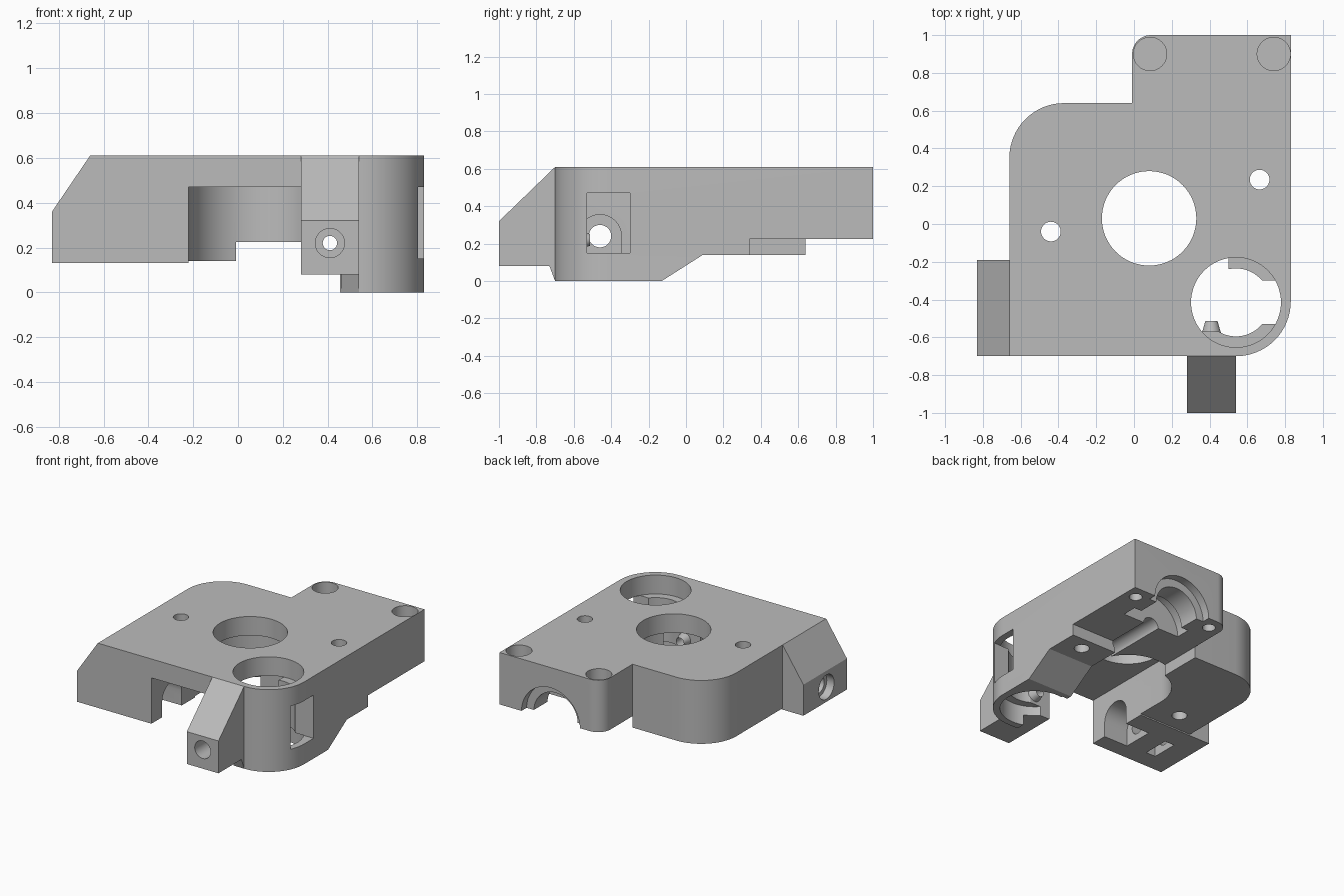
import bpy, bmesh
from math import radians, sin, cos

cube = bpy.data.objects.get("Cube")
if cube:
    bpy.data.objects.remove(cube, do_unlink=True)

grey = bpy.data.materials.new("plain grey")
grey.use_nodes = True
colour = (0.5, 0.5, 0.5, 1)
grey.diffuse_color = colour
grey.node_tree.nodes["Principled BSDF"].inputs["Base Color"].default_value = colour


def prism(name, points, axis, lo, hi):
    """Extrude a closed 2D outline along an axis."""
    place = {"x": lambda a, b, h: (h, a, b),
             "y": lambda a, b, h: (a, h, b),
             "z": lambda a, b, h: (a, b, h)}[axis]
    bm = bmesh.new()
    low, high = [[bm.verts.new(place(a, b, h)) for a, b in points] for h in (lo, hi)]
    bm.faces.new(low)
    bm.faces.new(high)
    n = len(points)
    for i in range(n):
        j = (i + 1) % n
        bm.faces.new((low[i], low[j], high[j], high[i]))
    bmesh.ops.recalc_face_normals(bm, faces=bm.faces)
    mesh = bpy.data.meshes.new(name)
    bm.to_mesh(mesh)
    bm.free()
    mesh.materials.append(grey)
    obj = bpy.data.objects.new(name, mesh)
    bpy.context.scene.collection.objects.link(obj)
    return obj


def arc(cx, cy, r, start, end, steps=16):
    return [(cx + r * cos(radians(start + (end - start) * i / steps)),
             cy + r * sin(radians(start + (end - start) * i / steps)))
            for i in range(steps + 1)]


def box(x, y, z):
    pts = [(x[0], y[0]), (x[1], y[0]), (x[1], y[1]), (x[0], y[1])]
    return prism("box_cutter", pts, "z", *z)


def rod(axis, a, b, r, lo, hi):
    return prism("round_cutter", arc(a, b, r, 0, 360, 64)[:-1], axis, lo, hi)


def combine(other, operation):
    other.hide_render = True
    mod = body.modifiers.new("join", "BOOLEAN")
    mod.operation = operation
    mod.solver = "EXACT"
    mod.object = other
    bpy.context.view_layer.objects.active = body
    bpy.ops.object.modifier_apply(modifier=mod.name)
    bpy.data.objects.remove(other, do_unlink=True)


def cut(other):
    combine(other, "DIFFERENCE")


def add(other):
    combine(other, "UNION")


# Main body outline with rounded corners
outline = ([(-0.66, -0.7)] + arc(0.54, -0.41, 0.29, -90, 0) + [(0.83, 1)]
           + arc(0.09, 0.9, 0.1, 90, 180) + [(-0.01, 0.64)]
           + arc(-0.37, 0.35, 0.29, 90, 180))
body = prism("bracket_body", outline, "z", 0, 0.61)

# Stepped underside: left part, middle and back
cut(box((-1, -0.01), (-0.19, 1.2), (-0.2, 0.14)))
cut(box((-1, 0.1), (-1, -0.19), (-0.2, 0.13)))
cut(box((-0.01, 0.455), (-0.57, 1.2), (-0.2, 0.225)))
cut(box((0, 0.455), (-1, -0.5), (-0.2, 0.08)))
cut(box((0.4, 1), (0.34, 1.2), (-0.2, 0.225)))
cut(prism("ramp_cutter", [(-0.13, 0), (0.09, 0.14), (0.4, 0.14), (0.4, -0.1), (-0.13, -0.1)],
          "x", 0.4, 1))

# Side block with sloped top, front arm with sloped top and its gusset
add(prism("side_block", [(-0.83, 0.13), (-0.83, 0.36), (-0.66, 0.61), (-0.65, 0.6), (-0.65, 0.13)],
          "y", -0.7, -0.19))
add(prism("front_arm", [(-1, 0.08), (-1, 0.32), (-0.7, 0.61), (-0.69, 0.6), (-0.69, 0.08)],
          "x", 0.28, 0.54))
add(prism("arm_gusset", [(-0.73, 0.09), (-0.73, 0.08), (-0.7, 0), (-0.69, 0.01), (-0.69, 0.09)],
          "x", 0.46, 0.54))

# Central opening, round pocket and the slot running to the front
cut(rod("z", 0.08, 0.03, 0.25, 0.3, 0.8))
cut(rod("z", 0.08, 0.03, 0.3, -0.1, 0.47))
cut(box((-0.22, 0.28), (-0.8, 0.03), (-0.1, 0.47)))
cut(box((0.2, 0.5), (-0.57, -0.17), (-0.1, 0.47)))

# Bearing tower: seats at top and bottom, narrower bore, side window
cut(rod("z", 0.54, -0.415, 0.238, 0.47, 0.8))
cut(rod("z", 0.54, -0.415, 0.238, -0.1, 0.15))
cut(rod("z", 0.54, -0.415, 0.18, -0.2, 0.7))
cut(box((0.6, 1), (-0.53, -0.3), (0.15, 0.47)))

# Pointed guide on the inner front wall
bm = bmesh.new()
bmesh.ops.create_cone(bm, cap_ends=True, segments=32, radius1=0.06, radius2=0.031, depth=0.1)
guide_mesh = bpy.data.meshes.new("inlet_guide")
bm.to_mesh(guide_mesh)
bm.free()
guide = bpy.data.objects.new("inlet_guide", guide_mesh)
guide_mesh.materials.append(grey)
guide.location = (0.41, -0.56, 0.22)
guide.rotation_euler = (radians(-90), 0, 0)
bpy.context.scene.collection.objects.link(guide)
bpy.context.view_layer.update()
add(guide)

# Long feed bore: narrow through hole, tube recesses and stepped back socket
for radius, start, end in ((0.032, -1.1, 0.5), (0.065, -1.1, -0.8), (0.065, 0.1, 0.7),
                           (0.24, 0.67, 0.78), (0.18, 0.7, 1.1), (0.24, 0.94, 1.1)):
    cut(rod("y", 0.41, 0.22, radius, start, end))

# Cross bolt through the side block: bore, head recess, arched channel, nut slot
cut(rod("x", -0.46, 0.24, 0.06, -1, 0))
cut(rod("x", -0.46, 0.24, 0.09, -1, -0.77))
arch = arc(-0.46, 0.24, 0.115, 0, 180) + [(-0.575, 0), (-0.345, 0)]
cut(prism("arch_cutter", arch, "x", -0.42, -0.1))
cut(box((-0.66, -0.58), (-0.56, -0.36), (0, 0.34)))

# Vertical screw holes, and blind holes with recesses at the back
for x, y in ((-0.44, -0.04), (0.665, 0.235)):
    cut(rod("z", x, y, 0.052, -0.1, 0.8))
for x in (0.085, 0.74):
    cut(rod("z", x, 0.9, 0.088, 0.5, 0.8))
    cut(rod("z", x, 0.9, 0.045, -0.1, 0.49))

bpy.ops.object.select_all(action="DESELECT")
body.hide_render = False
body.select_set(True)
bpy.context.view_layer.objects.active = body
bpy.ops.object.shade_smooth_by_angle(angle=radians(30))
